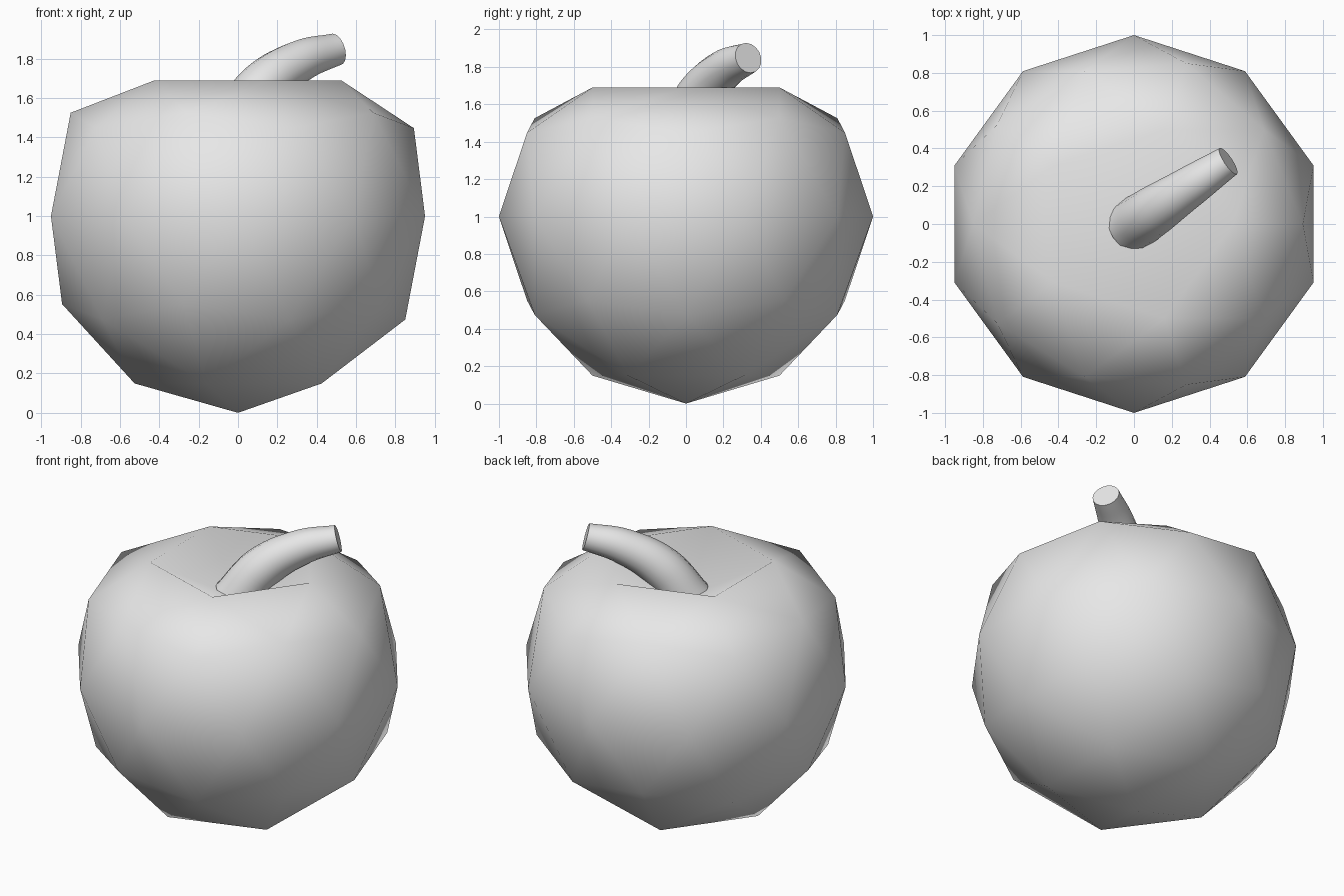
import bpy
import math

cube = bpy.data.objects.get("Cube")
if cube:
    bpy.data.objects.remove(cube, do_unlink=True)

# One plain grey for the whole fruit
grey = bpy.data.materials.new("plain grey")
grey.use_nodes = True
grey.diffuse_color = (0.8, 0.8, 0.8, 1)
grey.node_tree.nodes["Principled BSDF"].inputs["Base Color"].default_value = (0.8, 0.8, 0.8, 1)

# Fruit body: low-poly ball with its crown pressed into a dimple
bpy.ops.mesh.primitive_ico_sphere_add(subdivisions=2, radius=1, location=(0, 0, 1))
body = bpy.context.object
body.name = body.data.name = "fruit_body"
for v in body.data.vertices:
    if v.co.z > 0.95:
        v.co.z = 0.45
    elif v.co.z > 0.8:
        v.co.z = 0.69
bpy.ops.object.shade_smooth()
body.data.materials.append(grey)

# Stem: tapered tube arching out of the dimple (reach, height, radius)
path = [(-0.02, 1.44, 0.143), (0.14, 1.645, 0.132),
        (0.37, 1.785, 0.108), (0.60, 1.848, 0.083)]
heading = math.radians(33.7)
curve = bpy.data.curves.new("stem", "CURVE")
curve.dimensions = "3D"
curve.bevel_depth = 1
curve.bevel_resolution = 6
curve.resolution_u = 8
curve.use_fill_caps = True
spline = curve.splines.new("BEZIER")
spline.bezier_points.add(len(path) - 1)
for p, (reach, height, radius) in zip(spline.bezier_points, path):
    p.co = (reach * math.cos(heading), reach * math.sin(heading), height)
    p.radius = radius
    p.handle_left_type = p.handle_right_type = "AUTO"
stem = bpy.data.objects.new("stem", curve)
bpy.context.collection.objects.link(stem)
bpy.ops.object.select_all(action="DESELECT")
stem.select_set(True)
bpy.context.view_layer.objects.active = stem
bpy.ops.object.convert(target="MESH")
stem = bpy.context.object
stem.data.materials.clear()
stem.data.materials.append(grey)
# Weld the end caps to the tube so the normals agree
bpy.ops.object.mode_set(mode="EDIT")
bpy.ops.mesh.select_all(action="SELECT")
bpy.ops.mesh.remove_doubles(threshold=0.0005)
bpy.ops.mesh.normals_make_consistent(inside=False)
bpy.ops.object.mode_set(mode="OBJECT")
bpy.ops.object.shade_smooth_by_angle(angle=math.radians(40))
